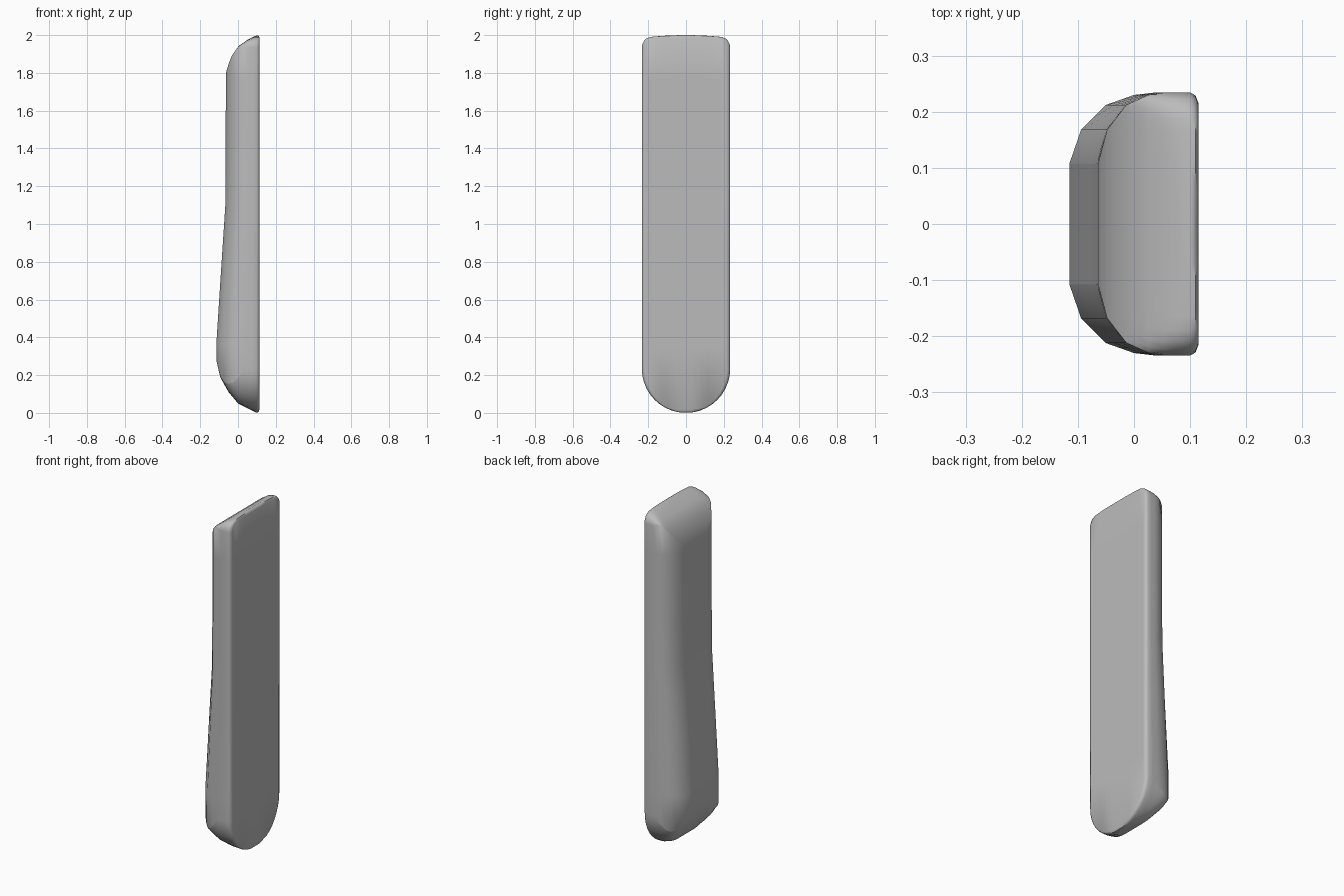
import bpy, bmesh, math

cube = bpy.data.objects.get("Cube")
if cube:
    bpy.data.objects.remove(cube)

FLAT = 0.115          # x of the flat face
HALF = 0.234          # half width of the body
COLUMNS = 20


def lerp(points, v):
    """Piecewise linear lookup in ascending (input, output) pairs."""
    if v <= points[0][0]:
        return points[0][1]
    for (a, fa), (b, fb) in zip(points, points[1:]):
        if v <= b:
            return fa + (fb - fa) * (v - a) / (b - a)
    return points[-1][1]


# Half width against depth from the flat face (0) to the belly (1)
WIDTH = [(0, 0.215), (0.03, 0.229), (0.08, HALF), (0.35, HALF), (0.5, 0.23),
         (0.72, 0.212), (0.91, 0.168), (1, 0.108)]
DEPTHS = [0, 0.03, 0.08, 0.2, 0.35, 0.5, 0.61, 0.72, 0.82, 0.91, 1]
# Belly x against height
BELLY = [(0.37, -0.115), (1.1, -0.067), (1.8, -0.064)]
# How far each end is cut back at a given x
BOTTOM = [(-0.115, 0.28), (-0.1, 0.2), (-0.05, 0.11), (0, 0.05),
          (0.1, 0), (0.11, 0.005), (FLAT, 0.02)]
TOP = [(-0.064, 0.2), (-0.04, 0.12), (0, 0.06), (0.05, 0.025),
       (0.1, 0), (0.11, 0.004), (FLAT, 0.015)]


def bottom_curve(a):
    return HALF * (1 - math.sqrt(1 - a * a))


def top_curve(a):
    q = max(0, (a - 0.8) / 0.2)
    return 0.015 * a * a + 0.05 * (1 - math.sqrt(1 - q * q))


def section_point(i, j, belly):
    t = DEPTHS[i]
    u = math.sin(math.pi * (j / COLUMNS - 0.5))
    return FLAT - t * (FLAT - belly), u * lerp(WIDTH, t)


def make_cap(bm, belly, profile, curve, is_top):
    """Curved end surface as a grid of vertices."""
    grid = []
    for i, t in enumerate(DEPTHS):
        row = []
        for j in range(COLUMNS + 1):
            x, y = section_point(i, j, belly)
            reach = lerp(WIDTH, t) if t < 0.08 else HALF
            a = min(1, abs(y) / reach)
            cut = (lerp(profile, x) ** 3 + curve(a) ** 3) ** (1 / 3)
            row.append(bm.verts.new((x, y, 2 - cut if is_top else cut)))
        grid.append(row)
    for r, s in zip(grid, grid[1:]):
        for j in range(COLUMNS):
            bm.faces.new((r[j], r[j + 1], s[j + 1], s[j]))
    return grid


bm = bmesh.new()
last = len(DEPTHS) - 1
loop = ([(i, 0) for i in range(last)] + [(last, j) for j in range(COLUMNS)]
        + [(i, COLUMNS) for i in range(last, 0, -1)]
        + [(0, j) for j in range(COLUMNS, 0, -1)])

# Ends and the rings between them
low = make_cap(bm, BELLY[0][1], BOTTOM, bottom_curve, False)
high = make_cap(bm, BELLY[-1][1], TOP, top_curve, True)
rings = [[low[i][j] for i, j in loop]]
for z in (0.36, 0.7, 0.95, 1.1, 1.4, 1.77):
    rings.append([bm.verts.new((*section_point(i, j, lerp(BELLY, z)), z))
                  for i, j in loop])
rings.append([high[i][j] for i, j in loop])
for a, b in zip(rings, rings[1:]):
    for k in range(len(loop)):
        n = (k + 1) % len(loop)
        bm.faces.new((a[k], a[n], b[n], b[k]))
bmesh.ops.recalc_face_normals(bm, faces=bm.faces)

mesh = bpy.data.meshes.new("grip_panel")
bm.to_mesh(mesh)
bm.free()
panel = bpy.data.objects.new("grip_panel", mesh)
bpy.context.collection.objects.link(panel)

# Plain grey finish
grey = bpy.data.materials.new("plain_grey")
grey.use_nodes = True
colour = (0.5, 0.5, 0.5, 1)
grey.diffuse_color = colour
grey.node_tree.nodes["Principled BSDF"].inputs["Base Color"].default_value = colour
mesh.materials.append(grey)

bpy.ops.object.select_all(action="DESELECT")
panel.select_set(True)
bpy.context.view_layer.objects.active = panel
bpy.ops.object.shade_smooth_by_angle(angle=math.radians(50))
